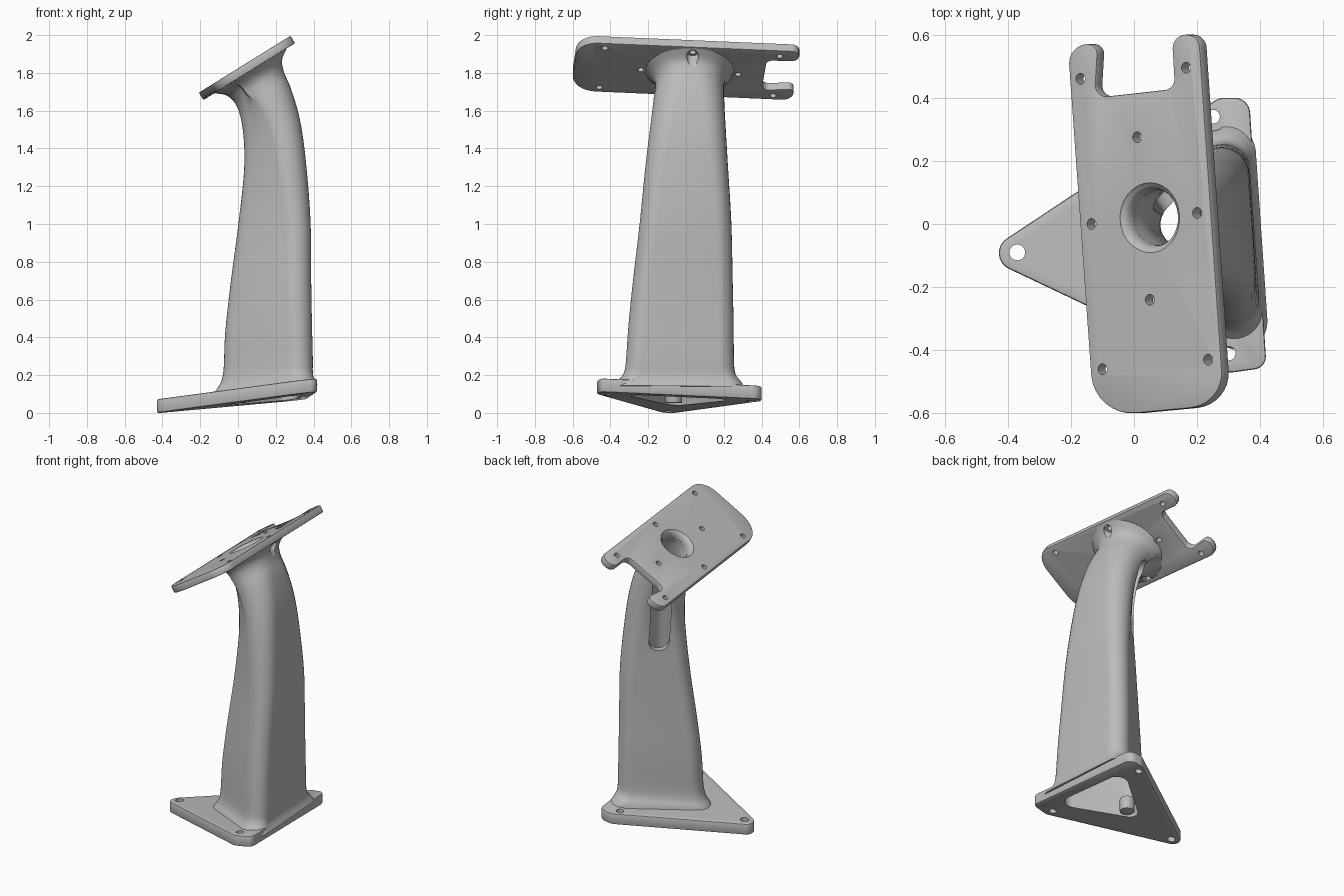
import bpy, bmesh, math
from mathutils import Vector

if "Cube" in bpy.data.objects:
    bpy.data.objects.remove(bpy.data.objects["Cube"], do_unlink=True)

grey = bpy.data.materials.new("metal grey")
grey.use_nodes = True
grey.diffuse_color = (0.5, 0.5, 0.5, 1)
grey.node_tree.nodes["Principled BSDF"].inputs["Base Color"].default_value = (0.5, 0.5, 0.5, 1)

TILT = math.atan(0.62)
N = Vector((-math.sin(TILT), 0, math.cos(TILT)))     # top plate normal


def loft(name, rings):
    """Closed solid through rings of equal point count."""
    bm = bmesh.new()
    vs = [[bm.verts.new(p) for p in r] for r in rings]
    n = len(vs[0])
    for a, b in zip(vs, vs[1:]):
        for i in range(n):
            j = (i + 1) % n
            bm.faces.new((a[i], a[j], b[j], b[i]))
    bm.faces.new(vs[0][::-1])
    bm.faces.new(vs[-1])
    bmesh.ops.recalc_face_normals(bm, faces=bm.faces)
    me = bpy.data.meshes.new(name)
    bm.to_mesh(me)
    bm.free()
    ob = bpy.data.objects.new(name, me)
    bpy.context.collection.objects.link(ob)
    me.materials.append(grey)
    return ob


def rod(name, start, end, r, n=24):
    """Cylinder between two points."""
    start, end = Vector(start), Vector(end)
    q = (end - start).to_track_quat('Z', 'Y')
    circle = [q @ Vector((r * math.cos(2 * math.pi * i / n), r * math.sin(2 * math.pi * i / n), 0)) for i in range(n)]
    return loft(name, [[start + c for c in circle], [end + c for c in circle]])


def fillet(corners, steps=8):
    """2D outline with each (x, y, radius) corner rounded."""
    out = []
    for i, (x, y, r) in enumerate(corners):
        p = Vector((x, y))
        a = (Vector(corners[i - 1][:2]) - p).normalized()
        b = (Vector(corners[(i + 1) % len(corners)][:2]) - p).normalized()
        half = a.angle(b) / 2
        c = p + (a + b).normalized() * (r / math.sin(half))
        s, e = p + a * (r / math.tan(half)) - c, p + b * (r / math.tan(half)) - c
        sweep = math.atan2(s.x * e.y - s.y * e.x, s.dot(e))
        for k in range(steps + 1):
            t = sweep * k / steps
            out.append((c.x + s.x * math.cos(t) - s.y * math.sin(t),
                        c.y + s.x * math.sin(t) + s.y * math.cos(t)))
    return out


# Rounded triangle section that becomes a circle where radius = half size
TRI = [(-1, -0.08), (1, -1), (0.81, 1)]


def section(cx, cz, tilt, hu, y0, y1, r, steps=10):
    t, cy, hv = math.radians(tilt), (y0 + y1) / 2, (y1 - y0) / 2
    edge = []
    for i in range(3):
        (ax, ay), (bx, by) = TRI[i], TRI[(i + 1) % 3]
        edge.append(math.atan2(-(bx - ax) * 0.16, (by - ay) * 0.2))
    pts = []
    for i, (u, v) in enumerate(TRI):
        a0 = edge[i - 1]
        sweep = (edge[i] - a0) % (2 * math.pi)
        for k in range(steps + 1):
            a = a0 + sweep * k / steps
            uu = u * max(hu - r, 0.002) + r * math.cos(a)
            vv = v * max(hv - r, 0.002) + r * math.sin(a)
            pts.append(Vector((cx + uu * math.cos(t), cy + vv, cz + uu * math.sin(t))))
    return pts


def smooth(rows, sub=4):
    """Catmull-Rom through parameter rows."""
    out = []
    for i in range(len(rows) - 1):
        p0, p1, p2, p3 = rows[max(i - 1, 0)], rows[i], rows[i + 1], rows[min(i + 2, len(rows) - 1)]
        for k in range(sub):
            t = k / sub
            out.append([0.5 * (2 * b + (c - a) * t + (2 * a - 5 * b + 4 * c - d) * t * t
                               + (3 * b - a - 3 * c + d) * t ** 3)
                        for a, b, c, d in zip(p0, p1, p2, p3)])
    return out + [list(rows[-1])]


def finish(ob, cutters=(), bevel=0):
    """Bevel, subtract cutters, bake the result and shade it."""
    if bevel:
        m = ob.modifiers.new("bevel", 'BEVEL')
        m.width, m.segments, m.limit_method, m.angle_limit = bevel, 2, 'ANGLE', math.radians(50)
    for c in cutters:
        m = ob.modifiers.new("cut", 'BOOLEAN')
        m.operation, m.solver, m.object = 'DIFFERENCE', 'EXACT', c
    dg = bpy.context.evaluated_depsgraph_get()
    dg.update()
    me = bpy.data.meshes.new_from_object(ob.evaluated_get(dg))
    ob.modifiers.clear()
    ob.data = me
    bpy.ops.object.select_all(action='DESELECT')
    ob.select_set(True)
    bpy.context.view_layer.objects.active = ob
    bpy.ops.object.shade_smooth_by_angle(angle=math.radians(35))


# Column: centre x, centre z, tilt, half width, y range, corner radius
rows = [
    (0.140, 0.110, 7, 0.285, -0.400, 0.315, 0.090),
    (0.142, 0.150, 7, 0.262, -0.360, 0.290, 0.088),
    (0.152, 0.190, 7, 0.246, -0.330, 0.262, 0.085),
    (0.160, 0.260, 7, 0.238, -0.318, 0.254, 0.085),
    (0.162, 0.450, 6, 0.231, -0.305, 0.252, 0.085),
    (0.174, 0.700, 4, 0.214, -0.280, 0.247, 0.085),
    (0.192, 1.000, 5, 0.193, -0.245, 0.240, 0.090),
    (0.196, 1.300, 8, 0.166, -0.215, 0.222, 0.100),
    (0.180, 1.500, 15, 0.156, -0.190, 0.210, 0.112),
    (0.145, 1.650, 24, 0.151, -0.172, 0.202, 0.132),
    (0.105, 1.735, 30, 0.155, -0.162, 0.202, 0.155),
    (0.083, 1.776, 31.8, 0.175, -0.178, 0.215, 0.175),
    (0.066, 1.810, 31.8, 0.225, -0.215, 0.255, 0.225)]
column = loft("column", [section(*r) for r in smooth(rows)])

# Hollow channel through column and both plates
W = 0.05
inner = [(0.14, -0.1, 7, 0.20, -0.29, 0.21, 0.06), (0.14, 0.08, 7, 0.20, -0.29, 0.21, 0.06)]
inner += [(x, z, t, h - W, a + W, b - W, r - 0.035) for x, z, t, h, a, b, r in rows[3:9]]
for depth, r in ((0.14, 0.092), (0.06, 0.086), (0.03, 0.088), (0.012, 0.096), (0, 0.109), (-0.02, 0.115)):
    c = Vector((0.05, 0, 1.855)) - N * depth
    inner.append((c.x, c.z, 31.8, r, 0.02 - r, 0.02 + r, r))
channel = loft("channel_cutter", [section(*r) for r in smooth(inner, 3)])


# Base plate, tilted in both directions
def base_z(x, y):
    return 0.0453 + 0.116 * x - 0.038 * y


base_pts = fillet([(-0.485, -0.10, 0.055), (0.30, -0.472, 0.05), (0.42, -0.455, 0.04),
                   (0.365, 0.40, 0.05), (0.27, 0.40, 0.06)])
base = loft("base_plate", [[(x, y, base_z(x, y) + h) for x, y in base_pts] for h in (0, 0.072)])
base_holes, seats = [], []
for x, y, r in ((-0.37, -0.09, 0.025), (0.25, 0.34, 0.022), (0.30, -0.41, 0.022)):
    base_holes.append(rod("base_hole_cutter", (x, y, -0.1), (x, y, 0.3), r))
    seats.append(rod("seat_cutter", (x, y, base_z(x, y) + 0.066), (x, y, 0.4), 0.045))

# Forked top plate
plate_pts = fillet([(-0.128, -0.612, 0.13), (0.285, -0.573, 0.11), (0.205, 0.60, 0.042), (0.118, 0.60, 0.042),
                    (0.128, 0.428, 0.035), (-0.125, 0.40, 0.035), (-0.115, 0.57, 0.03), (-0.212, 0.57, 0.06)])
top_ring = [Vector((x, y, 1.824 + 0.62 * x)) for x, y in plate_pts]
plate = loft("top_plate", [top_ring, [p - N * 0.046 for p in top_ring]])
plate_holes = []
for i, (x, y) in enumerate([(0.01, 0.275), (-0.135, 0), (0.20, 0.035), (0.05, -0.24),
                            (-0.17, 0.46), (0.165, 0.495), (-0.10, -0.46), (0.235, -0.43)]):
    p = Vector((x, y, 1.824 + 0.62 * x))
    plate_holes.append(rod("plate_hole_cutter", p + N * 0.05, p - N * 0.1, 0.017))
    if i < 4:
        seats.append(rod("seat_cutter", p - N * 0.044, p - N * 0.12, 0.032))

# Long slot in the back of the column
out, side = Vector((-0.55, 0.83, 0)), Vector((0.83, 0.55, 0))
ring = []
for k in range(24):
    a = math.pi * (k + 0.5) / 12
    up = math.sin(a) > 0
    mid = Vector((0.165, 0, 1.62)) if up else Vector((0.195, 0, 1.22))
    ring.append(mid + side * (0.062 * math.cos(a)) + Vector((0, 0, 0.062 * math.sin(a))))
slot = loft("slot_cutter", [ring, [p + out * 0.5 for p in ring]])

# Small boss inside the base opening
boss = rod("inner_boss", (0, -0.065, 0.052), (0, -0.065, 0.14), 0.045, 32)

finish(column, [channel, slot] + seats)
finish(base, [channel] + base_holes, 0.008)
finish(plate, [channel] + plate_holes, 0.005)
finish(boss, bevel=0.006)
for c in [channel, slot] + seats + base_holes + plate_holes:
    bpy.data.objects.remove(c, do_unlink=True)
